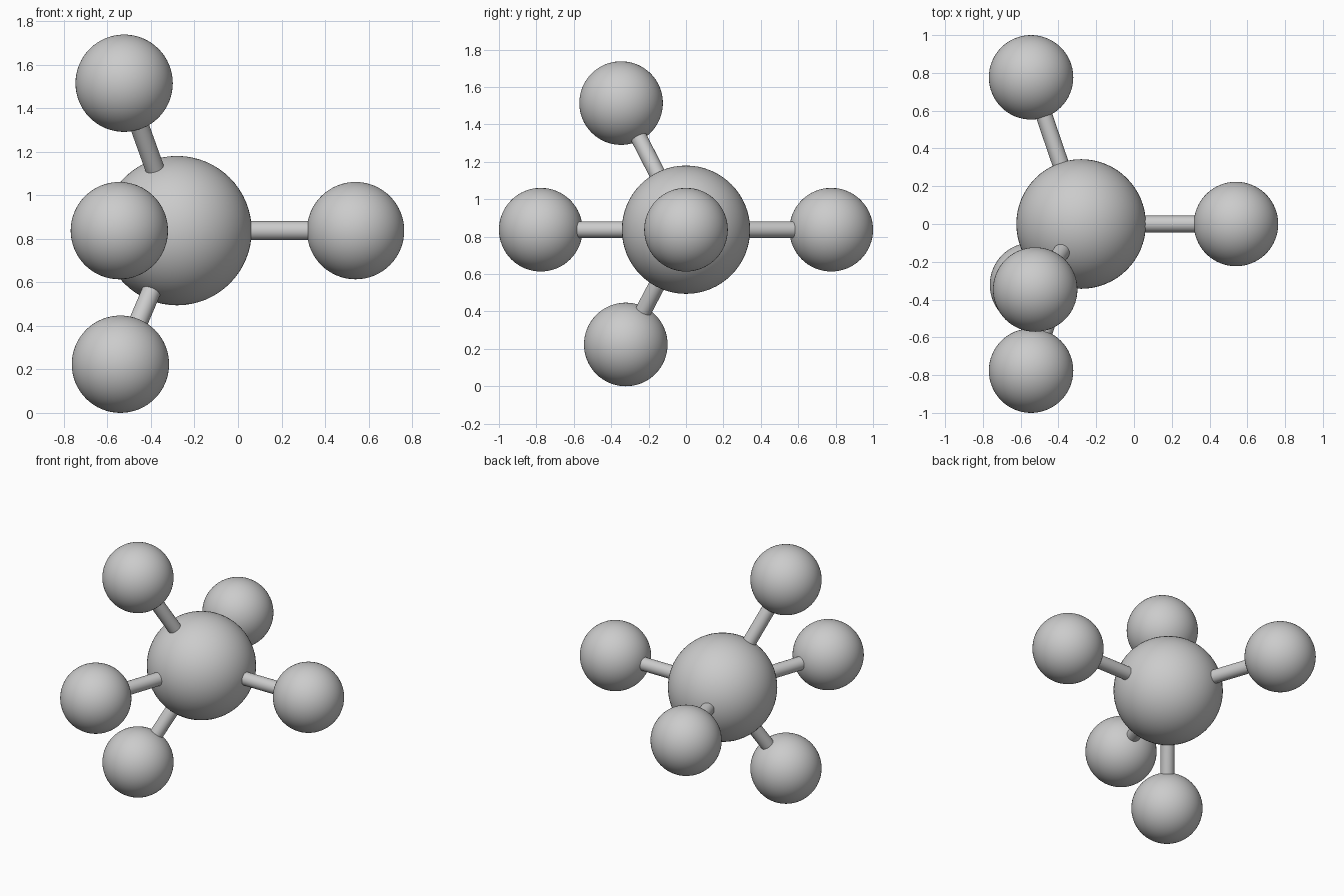
import bpy
from mathutils import Vector

if "Cube" in bpy.data.objects:
    bpy.data.objects.remove(bpy.data.objects["Cube"])

CENTRE = Vector((-0.28, 0.0, 0.837))
CORE_R, BALL_R, ROD_R = 0.343, 0.2235, 0.044

BALLS = {
    "right": (0.54, 0.0, 0.837),
    "back": (-0.545, 0.7765, 0.837),
    "front": (-0.545, -0.7765, 0.837),
    "upper": (-0.523, -0.347, 1.514),
    "lower": (-0.54, -0.322, 0.2235),
}


def sphere(name, loc, r):
    bpy.ops.mesh.primitive_uv_sphere_add(segments=64, ring_count=32, radius=r, location=loc)
    bpy.context.object.name = name
    bpy.ops.object.shade_smooth()


def rod(name, a, b, r):
    d = b - a
    bpy.ops.mesh.primitive_cylinder_add(vertices=32, radius=r, depth=d.length, location=(a + b) / 2)
    ob = bpy.context.object
    ob.name = name
    ob.rotation_mode = 'QUATERNION'
    ob.rotation_quaternion = d.to_track_quat('Z', 'Y')
    bpy.ops.object.shade_smooth_by_angle()


# large middle ball
sphere("central_ball", CENTRE, CORE_R)

# outer balls, each joined to the middle by a rod sunk into both ends
for side, pos in BALLS.items():
    p = Vector(pos)
    u = (p - CENTRE).normalized()
    sphere(side + "_ball", p, BALL_R)
    rod(side + "_rod", CENTRE + u * (CORE_R - 0.03), p - u * (BALL_R - 0.03), ROD_R)
